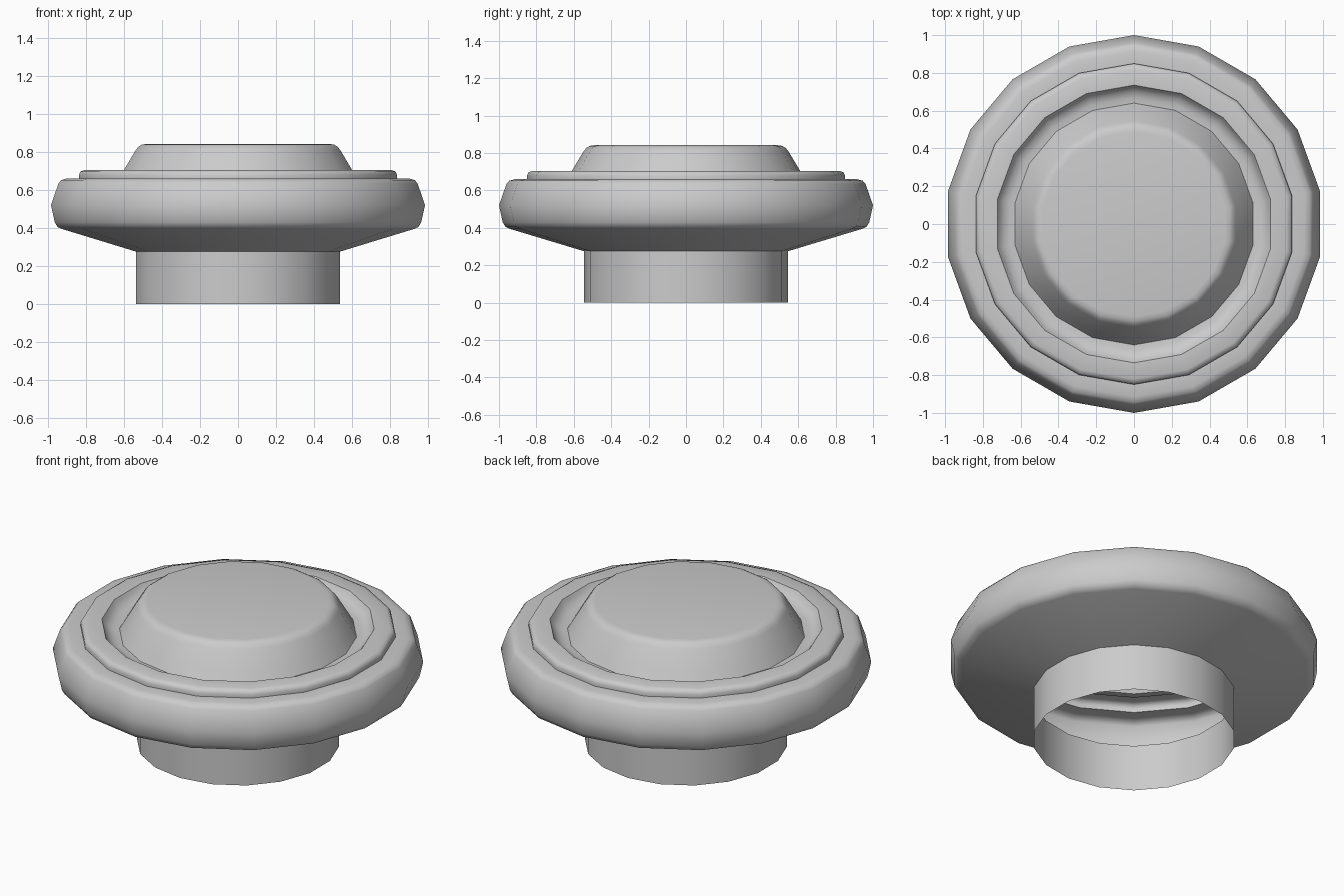
import bpy
import bmesh
import math

SIDES = 18

cube = bpy.data.objects.get("Cube")
if cube:
    bpy.data.objects.remove(cube, do_unlink=True)

# One plain grey for the whole model
grey = bpy.data.materials.new("plain_grey")
grey.use_nodes = True
colour = (0.6, 0.6, 0.6, 1.0)
grey.diffuse_color = colour
grey.node_tree.nodes["Principled BSDF"].inputs["Base Color"].default_value = colour


def lathe(name, profile, close_top=False, smooth_angle=40):
    """Turn a (radius, height) profile, listed from bottom outside to top inside."""
    bm = bmesh.new()
    rings = []
    for radius, height in profile:
        ring = []
        for i in range(SIDES):
            a = math.pi / 2 + math.tau * i / SIDES
            ring.append(bm.verts.new((radius * math.cos(a), radius * math.sin(a), height)))
        rings.append(ring)
    for low, high in zip(rings, rings[1:]):
        for i in range(SIDES):
            j = (i + 1) % SIDES
            bm.faces.new((low[i], low[j], high[j], high[i]))
    if close_top:
        bm.faces.new(rings[-1])
    mesh = bpy.data.meshes.new(name)
    bm.to_mesh(mesh)
    bm.free()
    mesh.materials.append(grey)
    obj = bpy.data.objects.new(name, mesh)
    bpy.context.collection.objects.link(obj)
    bpy.ops.object.select_all(action="DESELECT")
    obj.select_set(True)
    bpy.context.view_layer.objects.active = obj
    bpy.ops.object.shade_smooth_by_angle(angle=math.radians(smooth_angle))
    return obj


# Open tube at the bottom
lathe("base_collar", [(0.545, 0.0), (0.545, 0.275)])

# Hollow body: flared underside, bulging wall and flat ledge
lathe("body_shell", [
    (0.545, 0.275), (0.94, 0.394), (0.965, 0.405), (0.98, 0.43),
    (1.0, 0.52), (0.96, 0.635), (0.945, 0.652), (0.915, 0.66), (0.85, 0.66),
])

# Raised ring with a rounded outer edge and a groove inside it
lathe("raised_ring", [
    (0.85, 0.66), (0.85, 0.68), (0.842, 0.697), (0.82, 0.705), (0.735, 0.705),
    (0.722, 0.685), (0.70, 0.665), (0.67, 0.656), (0.64, 0.654),
], smooth_angle=50)

# Sloped cap with a softened rim
lathe("sloped_cap", [
    (0.64, 0.654), (0.61, 0.705), (0.547, 0.81), (0.532, 0.828),
    (0.515, 0.838), (0.49, 0.842),
], close_top=True)
